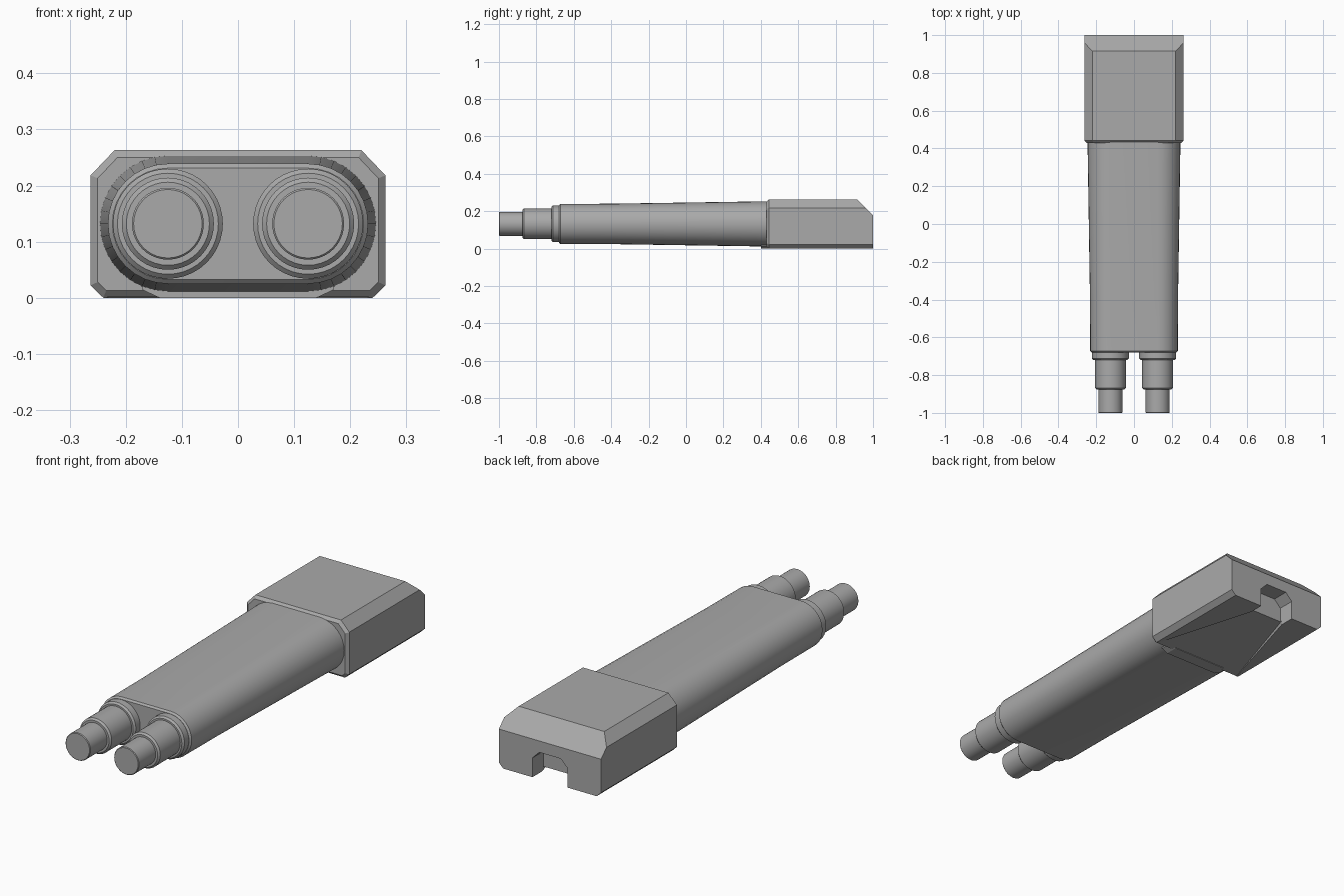
import bpy, bmesh, math
from mathutils import Vector

cube = bpy.data.objects.get("Cube")
if cube:
    bpy.data.objects.remove(cube)

grey = bpy.data.materials.new("plain_grey")
grey.use_nodes = True
COLOUR = (0.4, 0.4, 0.4, 1)
grey.diffuse_color = COLOUR
grey.node_tree.nodes["Principled BSDF"].inputs["Base Color"].default_value = COLOUR

MID_Z = 0.132      # height of the barrel axes
BARREL_X = 0.125   # distance of each barrel from the centre


def loft(name, sections, cut=None, smooth=False):
    """Skin a list of (y, [(x, z), ...]) outlines into a closed solid."""
    bm = bmesh.new()
    rings = [[bm.verts.new((x, y, z)) for x, z in outline] for y, outline in sections]
    n = len(rings[0])
    for a, b in zip(rings, rings[1:]):
        for i in range(n):
            j = (i + 1) % n
            bm.faces.new((a[i], a[j], b[j], b[i]))
    bm.faces.new(rings[0])
    bm.faces.new(rings[-1])
    if cut:
        point, normal = cut
        geom = bm.verts[:] + bm.edges[:] + bm.faces[:]
        bmesh.ops.bisect_plane(bm, geom=geom, plane_co=point, plane_no=normal, clear_outer=True)
        bmesh.ops.holes_fill(bm, edges=[e for e in bm.edges if e.is_boundary])
    bmesh.ops.recalc_face_normals(bm, faces=bm.faces[:])
    mesh = bpy.data.meshes.new(name)
    bm.to_mesh(mesh)
    bm.free()
    mesh.materials.append(grey)
    obj = bpy.data.objects.new(name, mesh)
    bpy.context.collection.objects.link(obj)
    if smooth:
        activate(obj)
        bpy.ops.object.shade_smooth_by_angle(angle=math.radians(30))
    return obj


def activate(obj):
    bpy.ops.object.select_all(action='DESELECT')
    obj.select_set(True)
    bpy.context.view_layer.objects.active = obj


def carve(obj, cutter):
    mod = obj.modifiers.new("carve", 'BOOLEAN')
    mod.operation = 'DIFFERENCE'
    mod.solver = 'EXACT'
    mod.object = cutter
    activate(obj)
    bpy.ops.object.modifier_apply(modifier=mod.name)
    bpy.data.objects.remove(cutter)


def mirrored(half):
    """Complete an outline from its +x half, listed bottom to top."""
    return half + [(-x, z) for x, z in reversed(half)]


def stadium(half_gap, radius, steps=16):
    arc = [math.pi * (i / steps - 0.5) for i in range(steps + 1)]
    return mirrored([(half_gap + radius * math.cos(a), MID_Z + radius * math.sin(a)) for a in arc])


def circle(cx, radius, steps=40):
    turn = [math.tau * i / steps for i in range(steps)]
    return [(cx + radius * math.cos(a), MID_Z + radius * math.sin(a)) for a in turn]


# Chamfered rear housing with a sloping upper back edge
outer = mirrored([(0.24, 0), (0.263, 0.022), (0.263, 0.218), (0.22, 0.263)])
inner = mirrored([(0.235, 0.013), (0.25, 0.028), (0.25, 0.213), (0.215, 0.25)])
housing = loft("rear_housing", [(0.43, inner), (0.443, outer), (1, outer)],
               cut=(Vector((0, 0.915, 0.263)), Vector((0, 1, 1))))

# Tapering recess underneath, and the arched notch at the back
recess = loft("recess_cutter", [
    (0.42, mirrored([(0.24, -0.05), (0.24, 0.001)])),
    (0.93, mirrored([(0.09, -0.05), (0.09, 0.02)]))])
carve(housing, recess)
arch = mirrored([(0.09, -0.05), (0.09, 0.09), (0.055, 0.125)])
carve(housing, loft("notch_cutter", [(0.92, arch), (1.05, arch)]))

# Small lip under the front of the housing
lip = mirrored([(0.14, 0), (0.17, 0.014), (0.17, 0.03)])
loft("bottom_lip", [(0.4, lip), (0.46, lip)])

# Tapered sleeve around both barrels
loft("barrel_sleeve", [
    (-0.68, stadium(BARREL_X, 0.099)),
    (-0.672, stadium(BARREL_X, 0.107)),
    (-0.4, stadium(BARREL_X, 0.108)),
    (0.44, stadium(BARREL_X, 0.121))], smooth=True)

# Stepped barrels, each step (front, back, radius) with a bevelled front rim
STEPS = [(-1, -0.875, 0.064), (-0.875, -0.72, 0.082), (-0.72, -0.66, 0.098)]
for side, sign in (("left", 1), ("right", -1)):
    sections = []
    for front, back, radius in STEPS:
        bevel = 0.003 if front == -1 else 0.008
        for y, r in ((front, radius - bevel), (front + bevel, radius), (back, radius)):
            sections.append((y, circle(sign * BARREL_X, r)))
    loft(side + "_barrel", sections, smooth=True)
